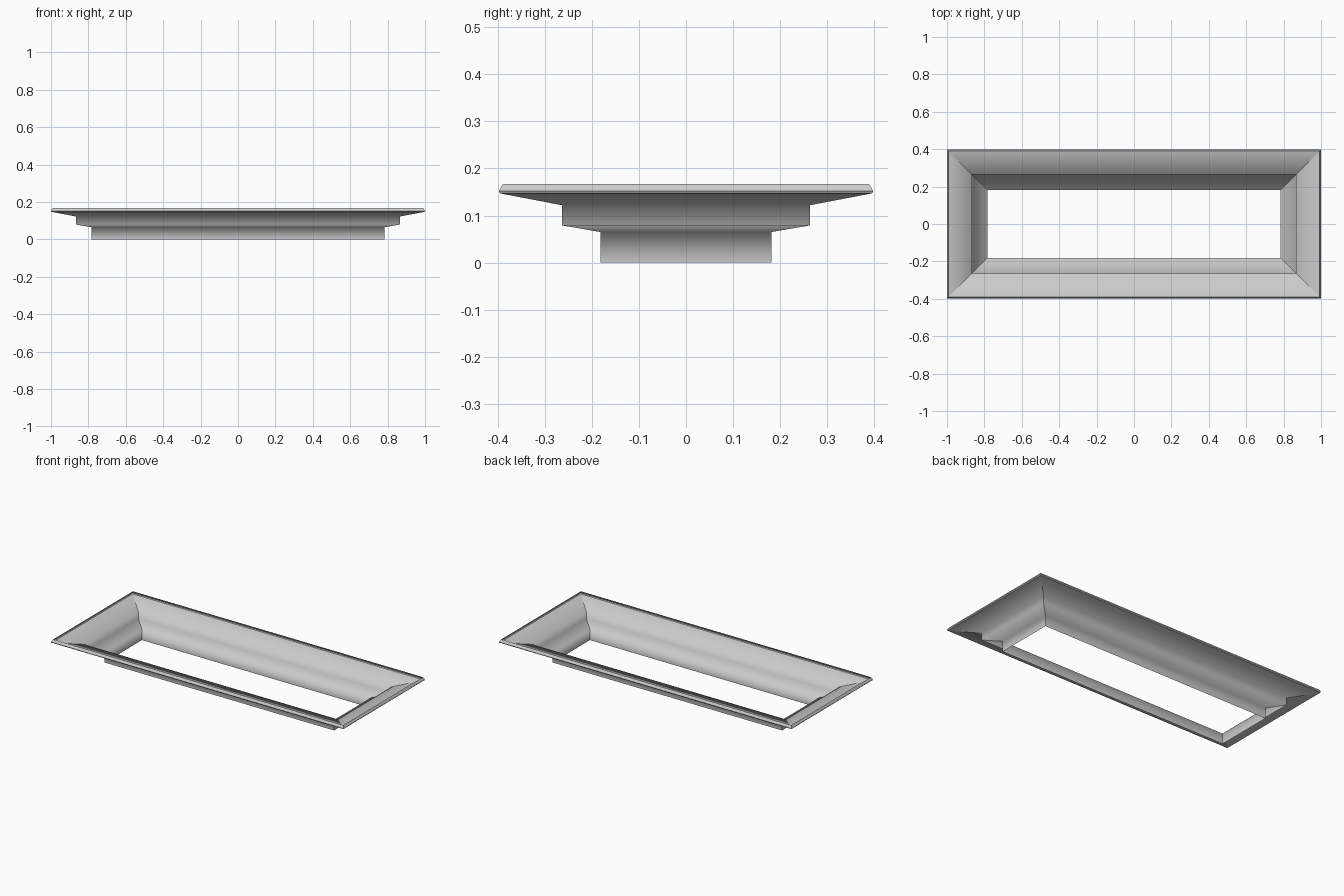
import bpy, bmesh

if "Cube" in bpy.data.objects:
    bpy.data.objects.remove(bpy.data.objects["Cube"])

# Cross-section: (inset from the outer edge, height), from rim down to foot
profile = [(0.009, 0.167), (0.0, 0.152), (0.003, 0.147), (0.134, 0.122),
           (0.134, 0.079), (0.216, 0.065), (0.216, 0.0)]
HALF_X, HALF_Y = 1.0, 0.398

bm = bmesh.new()

# Rectangular rings following the stepped profile
rings = []
for inset, z in profile:
    x, y = HALF_X - inset, HALF_Y - inset
    rings.append([bm.verts.new((sx * x, sy * y, z))
                  for sx, sy in ((-1, -1), (1, -1), (1, 1), (-1, 1))])

# Four mitred sides
for upper, lower in zip(rings, rings[1:]):
    for i in range(4):
        j = (i + 1) % 4
        face = bm.faces.new((upper[i], lower[i], lower[j], upper[j]))
        face.smooth = True

# Keep the mitres and the rim crisp, the rest of the profile soft
for ring in rings[1:3]:
    for i in range(4):
        bm.edges.get((ring[i], ring[(i + 1) % 4])).smooth = False
for upper, lower in zip(rings, rings[1:]):
    for a, b in zip(upper, lower):
        bm.edges.get((a, b)).smooth = False

mesh = bpy.data.meshes.new("stepped_frame")
bm.to_mesh(mesh)
bm.free()
frame = bpy.data.objects.new("stepped_frame", mesh)
bpy.context.collection.objects.link(frame)
